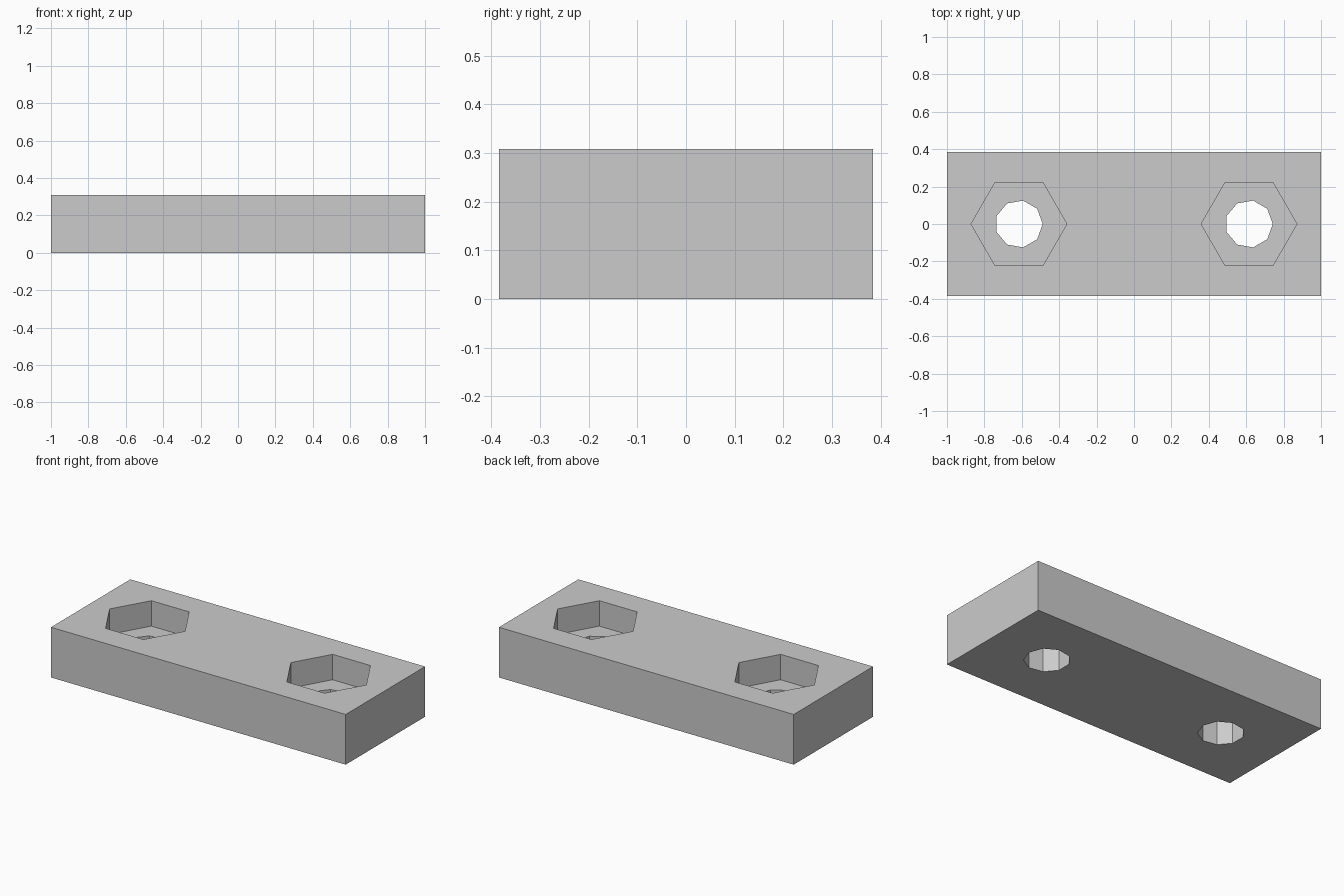
import bpy
import math

cube = bpy.data.objects.get("Cube")
if cube:
    bpy.data.objects.remove(cube, do_unlink=True)

LENGTH, WIDTH, HEIGHT = 2.0, 0.769, 0.308
HOLE_X = 0.615
POCKET_RADIUS, POCKET_DEPTH = 0.256, 0.156
BORE_RADIUS = 0.127

grey = bpy.data.materials.new("light grey")
grey.use_nodes = True
colour = (0.6, 0.6, 0.6, 1.0)
grey.diffuse_color = colour
grey.node_tree.nodes["Principled BSDF"].inputs["Base Color"].default_value = colour


def prism(name, sides, radius, x, bottom, top):
    """Upright prism with one corner pointing along +x."""
    bpy.ops.mesh.primitive_cylinder_add(
        vertices=sides, radius=radius, depth=top - bottom,
        location=(x, 0, (bottom + top) / 2))
    obj = bpy.context.object
    obj.name = name
    # Cylinder corners start on +y, so turn them onto +x
    obj.rotation_euler.z = -math.pi / 2
    obj.data.materials.append(grey)
    return obj


def cut(target, cutter):
    mod = target.modifiers.new(cutter.name, 'BOOLEAN')
    mod.operation = 'DIFFERENCE'
    mod.solver = 'EXACT'
    mod.object = cutter
    bpy.context.view_layer.objects.active = target
    bpy.ops.object.modifier_apply(modifier=mod.name)
    bpy.data.objects.remove(cutter, do_unlink=True)


# Rectangular block
bpy.ops.mesh.primitive_cube_add(size=1, location=(0, 0, HEIGHT / 2))
plate = bpy.context.object
plate.name = "spacer_block"
plate.scale = (LENGTH, WIDTH, HEIGHT)
bpy.ops.object.transform_apply(location=True, rotation=False, scale=True)
plate.data.materials.append(grey)

# Hexagonal nut pocket and nine-sided through bore at each end
for side, x in (("right", -HOLE_X), ("left", HOLE_X)):
    cut(plate, prism(side + "_nut_pocket", 6, POCKET_RADIUS, x,
                     HEIGHT - POCKET_DEPTH, HEIGHT + 0.1))
    cut(plate, prism(side + "_bolt_bore", 9, BORE_RADIUS, x, -0.1, HEIGHT + 0.1))
